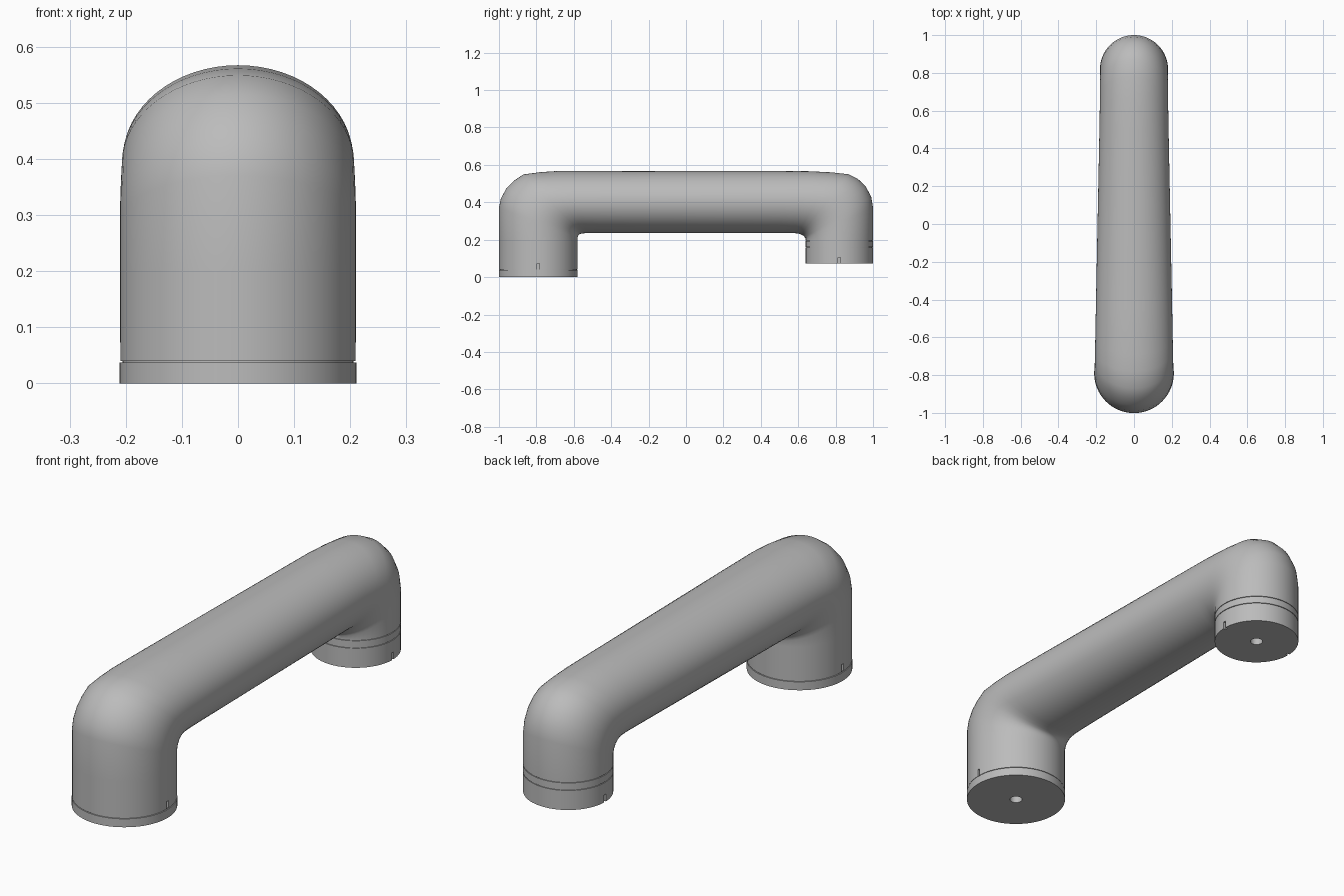
import bpy, bmesh, math
from mathutils import Vector

if "Cube" in bpy.data.objects:
    bpy.data.objects.remove(bpy.data.objects["Cube"], do_unlink=True)

SEG = 64
FRONT_Y, FRONT_R = -0.79, 0.21
BACK_Y, BACK_R = 0.82, 0.18

grey = bpy.data.materials.new("light_grey")
grey.use_nodes = True
colour = (0.5, 0.5, 0.5, 1)
grey.diffuse_color = colour
grey.node_tree.nodes["Principled BSDF"].inputs["Base Color"].default_value = colour


def make_object(name, bm):
    bmesh.ops.recalc_face_normals(bm, faces=bm.faces)
    mesh = bpy.data.meshes.new(name)
    bm.to_mesh(mesh)
    bm.free()
    mesh.materials.append(grey)
    obj = bpy.data.objects.new(name, mesh)
    bpy.context.collection.objects.link(obj)
    return obj


def bridge(bm, a, b):
    for i in range(SEG):
        j = (i + 1) % SEG
        bm.faces.new((a[i], a[j], b[j], b[i]))


def loft(name, sections):
    """Elliptical sections given as outer (y, z), inner (y, z), half width."""
    bm = bmesh.new()
    rings = []
    for oy, oz, iy, iz, width in sections:
        outer, inner = Vector((0, oy, oz)), Vector((0, iy, iz))
        mid, arm = (outer + inner) / 2, (outer - inner) / 2
        side = Vector((width, 0, 0))
        angles = [math.tau * i / SEG for i in range(SEG)]
        rings.append([bm.verts.new(mid + arm * math.cos(a) + side * math.sin(a))
                      for a in angles])
    for a, b in zip(rings, rings[1:]):
        bridge(bm, a, b)
    bm.faces.new(rings[0])
    bm.faces.new(rings[-1])
    return make_object(name, bm)


def lathe(name, y, profile):
    """Closed solid turned about a vertical axis from (radius, z) points."""
    bm = bmesh.new()
    rings = [[bm.verts.new((r * math.cos(math.tau * i / SEG),
                            y + r * math.sin(math.tau * i / SEG), z))
              for i in range(SEG)] for r, z in profile]
    for a, b in zip(rings, rings[1:]):
        bridge(bm, a, b)
    bm.faces.new(rings[0])
    bm.faces.new(rings[-1])
    return make_object(name, bm)


def cut_slots(obj, y, radius, z):
    """Small alignment slots on the left and right of a collar."""
    bm = bmesh.new()
    for sign in (-1, 1):
        box = bmesh.ops.create_cube(bm, size=1)["verts"]
        bmesh.ops.scale(bm, verts=box, vec=(0.024, 0.012, 0.034))
        bmesh.ops.translate(bm, verts=box, vec=(sign * radius, y, z))
    cutter = make_object("slot_cutter", bm)
    cutter.hide_render = True
    mod = obj.modifiers.new("slots", "BOOLEAN")
    mod.operation, mod.solver, mod.object = "DIFFERENCE", "EXACT", cutter
    bpy.context.view_layer.objects.active = obj
    bpy.ops.object.modifier_apply(modifier=mod.name)
    bpy.data.objects.remove(cutter, do_unlink=True)


# Main tube: front leg, front elbow, tapering bar, back elbow, back leg
tube = loft("arm_tube", [
    (-1.0, 0.040, -0.58, 0.040, 0.210),
    (-1.0, 0.20, -0.58, 0.19, 0.210),
    (-1.0, 0.37, -0.58, 0.21, 0.210),
    (-0.99, 0.42, -0.577, 0.22, 0.210),
    (-0.96, 0.475, -0.572, 0.227, 0.209),
    (-0.92, 0.515, -0.565, 0.231, 0.208),
    (-0.87, 0.549, -0.555, 0.233, 0.207),
    (-0.78, 0.561, -0.54, 0.235, 0.206),
    (-0.69, 0.567, -0.52, 0.235, 0.205),
    (-0.45, 0.567, -0.45, 0.235, 0.202),
    (0.50, 0.567, 0.50, 0.235, 0.183),
    (0.66, 0.566, 0.58, 0.235, 0.181),
    (0.78, 0.560, 0.60, 0.233, 0.180),
    (0.87, 0.550, 0.613, 0.229, 0.180),
    (0.92, 0.524, 0.622, 0.225, 0.180),
    (0.96, 0.486, 0.629, 0.220, 0.180),
    (0.99, 0.43, 0.635, 0.213, 0.180),
    (1.0, 0.37, 0.64, 0.207, 0.180),
    (1.0, 0.195, 0.64, 0.195, 0.180),
])
cut_slots(tube, FRONT_Y, FRONT_R, 0.056)

# Front end cap with a bolt hole and a fine seam above it
front_cap = lathe("front_end_cap", FRONT_Y, [
    (0.026, 0.03), (0.026, 0.0), (FRONT_R + 0.001, 0.0),
    (FRONT_R + 0.001, 0.037), (FRONT_R - 0.004, 0.037),
    (FRONT_R - 0.004, 0.042)])

# Back end cap, band and the seams between them
back_cap = lathe("back_end_cap", BACK_Y, [
    (0.026, 0.11), (0.026, 0.073), (BACK_R, 0.073), (BACK_R, 0.159),
    (BACK_R - 0.004, 0.159), (BACK_R - 0.004, 0.163)])
cut_slots(back_cap, BACK_Y, BACK_R, 0.088)
back_band = lathe("back_band", BACK_Y, [
    (BACK_R - 0.004, 0.160), (BACK_R - 0.004, 0.162), (BACK_R, 0.162),
    (BACK_R, 0.192), (BACK_R - 0.004, 0.192), (BACK_R - 0.004, 0.197)])

# Smooth shading with crisp rims
bpy.ops.object.select_all(action="DESELECT")
for obj in (tube, front_cap, back_cap, back_band):
    obj.select_set(True)
bpy.context.view_layer.objects.active = tube
bpy.ops.object.shade_smooth_by_angle(angle=math.radians(35))
